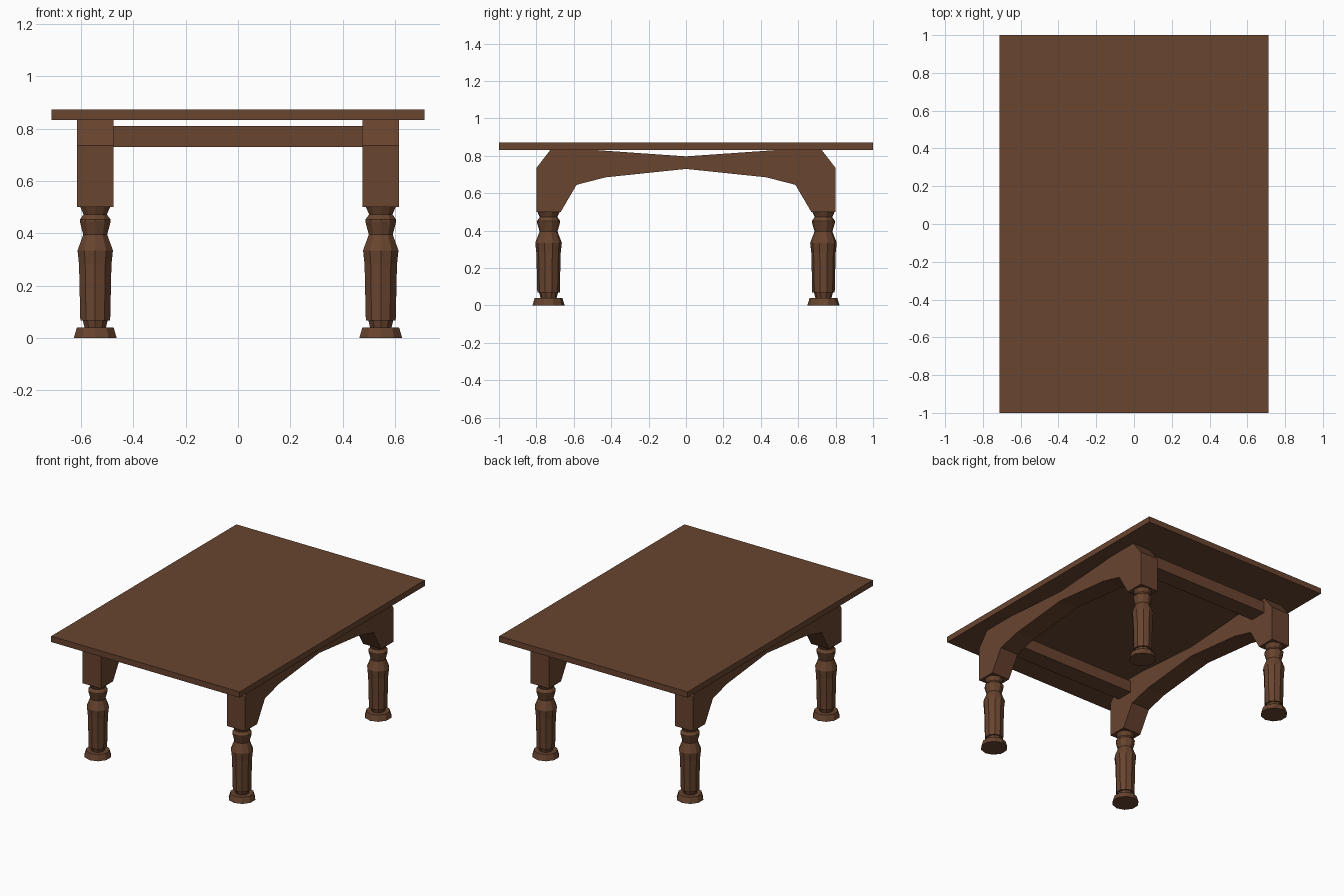
import bpy, bmesh, math

if "Cube" in bpy.data.objects:
    bpy.data.objects.remove(bpy.data.objects["Cube"])

wood = bpy.data.materials.new("brown_wood")
wood.diffuse_color = (0.138, 0.058, 0.028, 1)
wood.use_nodes = True
wood.node_tree.nodes["Principled BSDF"].inputs["Base Color"].default_value = wood.diffuse_color


def finish(name, bm):
    bmesh.ops.recalc_face_normals(bm, faces=bm.faces)
    mesh = bpy.data.meshes.new(name)
    bm.to_mesh(mesh)
    bm.free()
    mesh.materials.append(wood)
    ob = bpy.data.objects.new(name, mesh)
    bpy.context.collection.objects.link(ob)
    return ob


def box(name, x0, x1, y0, y1, z0, z1):
    bm = bmesh.new()
    bmesh.ops.create_cube(bm, size=1)
    for v in bm.verts:
        v.co = (x1 if v.co.x > 0 else x0, y1 if v.co.y > 0 else y0,
                z1 if v.co.z > 0 else z0)
    return finish(name, bm)


def arched_frame(name, x0, x1):
    # half outline in (y, z), mirrored about y = 0
    lower = [(0.67, 0.5), (0.585, 0.645), (0.43, 0.685)]
    upper = [(0.8, 0.5), (0.8, 0.735), (0.725, 0.832), (0.5, 0.832)]
    pts = ([(0, 0.73)] + lower[::-1] + upper + [(0, 0.797)]
           + [(-y, z) for y, z in upper[::-1]] + [(-y, z) for y, z in lower])
    bm = bmesh.new()
    face = bm.faces.new([bm.verts.new((x0, y, z)) for y, z in pts])
    ext = bmesh.ops.extrude_face_region(bm, geom=[face], use_keep_orig=True)
    for g in ext["geom"]:
        if isinstance(g, bmesh.types.BMVert):
            g.co.x = x1
    return finish(name, bm)


def turned_leg(name, cx, cy):
    # ten-sided turned profile (radius, z)
    prof = [(0.086, 0), (0.074, 0.04), (0.043, 0.04), (0.05, 0.068),
            (0.06, 0.068), (0.065, 0.28), (0.071, 0.335), (0.048, 0.395),
            (0.062, 0.445), (0.062, 0.452), (0.047, 0.472), (0.06, 0.501)]
    n = 10
    bm = bmesh.new()
    rings = []
    for r, z in prof:
        rings.append([bm.verts.new((cx + r * math.cos(math.pi / 2 + 2 * math.pi * i / n),
                                    cy + r * math.sin(math.pi / 2 + 2 * math.pi * i / n), z))
                      for i in range(n)])
    for a, b in zip(rings, rings[1:]):
        for i in range(n):
            j = (i + 1) % n
            bm.faces.new((a[i], a[j], b[j], b[i]))
    bm.faces.new(rings[0][::-1])
    bm.faces.new(rings[-1])
    return finish(name, bm)


# table top
box("table_top", -0.712, 0.712, -1, 1, 0.832, 0.872)

# arched side frames, cross rails and legs
for sx, side in ((-1, "left"), (1, "right")):
    arched_frame(side + "_arched_frame", sx * 0.476, sx * 0.614)
    for sy, end in ((-1, "front"), (1, "back")):
        turned_leg(end + "_" + side + "_leg", sx * 0.545, sy * 0.735)
for y0, end in ((-0.72, "front"), (0.60, "back")):
    box(end + "_cross_rail", -0.48, 0.48, y0, y0 + 0.12, 0.73, 0.81)
